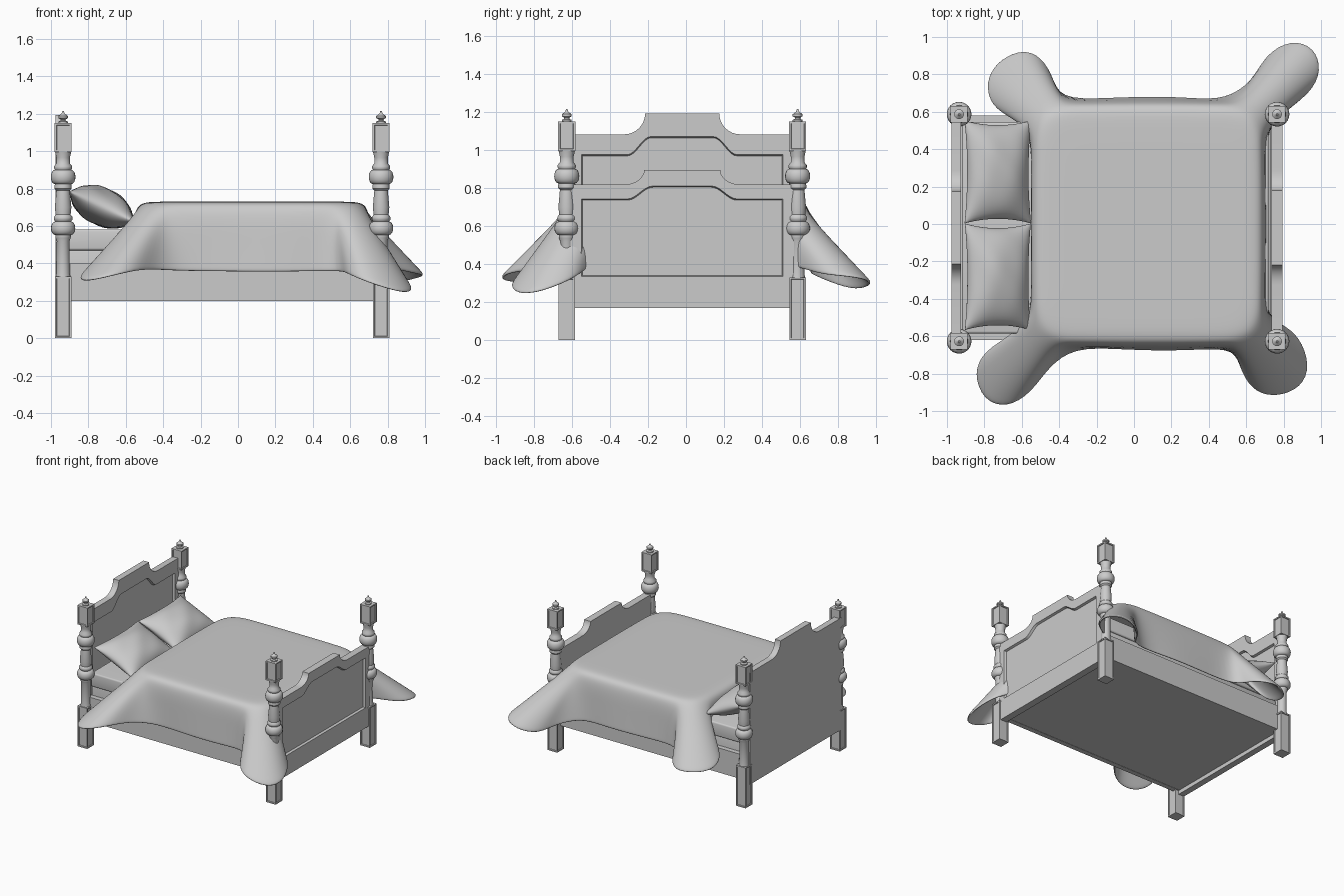
import bpy, bmesh
from math import sin, cos, pi, atan2, radians
from mathutils import Vector, Matrix

if "Cube" in bpy.data.objects:
    bpy.data.objects.remove(bpy.data.objects["Cube"])

CY = -0.02                      # centre line of the frame
HEAD_X, FOOT_X, POST_Y = -0.935, 0.765, 0.607


def finish(name, bm, smooth=None):
    bmesh.ops.recalc_face_normals(bm, faces=bm.faces)
    me = bpy.data.meshes.new(name)
    bm.to_mesh(me)
    bm.free()
    ob = bpy.data.objects.new(name, me)
    bpy.context.collection.objects.link(ob)
    if smooth:
        bpy.ops.object.select_all(action='DESELECT')
        ob.select_set(True)
        bpy.context.view_layer.objects.active = ob
        bpy.ops.object.shade_smooth_by_angle(angle=radians(smooth))
    return ob


def add_box(bm, x0, x1, y0, y1, z0, z1):
    m = Matrix.Translation(((x0 + x1) / 2, (y0 + y1) / 2, (z0 + z1) / 2)) @ \
        Matrix.Diagonal((x1 - x0, y1 - y0, z1 - z0, 1))
    vs = bmesh.ops.create_cube(bm, size=1, matrix=m)['verts']
    return list({f for v in vs for f in v.link_faces})


def box(name, *dims, bevel=0):
    bm = bmesh.new()
    add_box(bm, *dims)
    if bevel:
        bmesh.ops.bevel(bm, geom=bm.edges[:], offset=bevel, segments=3,
                        profile=0.5, affect='EDGES')
    return finish(name, bm, 40 if bevel else None)


def lathe(bm, profile, x, y, n=24):
    rings = [[bm.verts.new((x + r * cos(2 * pi * i / n), y + r * sin(2 * pi * i / n), z))
              for i in range(n)] for r, z in profile]
    for a, b in zip(rings, rings[1:]):
        for i in range(n):
            bm.faces.new((a[i], a[(i + 1) % n], b[(i + 1) % n], b[i]))
    bm.faces.new(rings[0])
    bm.faces.new(rings[-1])


# Posts: panelled square leg, turned shaft, panelled block, finial
def ball(r, zc, h, base):
    return [(base + (r - base) * sin(pi * i / 8), zc - h * cos(pi * i / 8)) for i in range(9)]


shaft = [(0.04, 0.32), (0.036, 0.35), (0.034, 0.52), (0.04, 0.535), (0.042, 0.545)]
shaft += ball(0.065, 0.588, 0.036, 0.042)
shaft += [(0.05, 0.634), (0.05, 0.648), (0.04, 0.66), (0.044, 0.70), (0.036, 0.79),
          (0.046, 0.80), (0.046, 0.812)]
shaft += ball(0.066, 0.862, 0.038, 0.044)
shaft += [(0.048, 0.908), (0.048, 0.92), (0.036, 0.935), (0.036, 0.965), (0.044, 1.0)]
finial = [(0.026, 1.148), (0.026, 1.158), (0.014, 1.163), (0.014, 1.17), (0.026, 1.177),
          (0.026, 1.188), (0.012, 1.198), (0.007, 1.204), (0.004, 1.215)]
for xn, px in (("head", HEAD_X), ("foot", FOOT_X)):
    for yn, s in (("front", -1), ("back", 1)):
        py = CY + s * POST_Y
        bm = bmesh.new()
        for z0, z1, w in ((0, 0.33, 0.044), (0.995, 1.15, 0.045)):
            faces = add_box(bm, px - w, px + w, py - w, py + w, z0, z1)
            sides = [f for f in faces if abs(f.calc_center_median().z - (z0 + z1) / 2) < 0.01]
            bmesh.ops.inset_individual(bm, faces=sides, thickness=0.014, depth=0)
            bmesh.ops.inset_individual(bm, faces=sides, thickness=0.003, depth=-0.006)
        lathe(bm, shaft, px, py)
        lathe(bm, finial, px, py, 16)
        finish(f"{xn}_post_{yn}", bm, 40)


# Head and foot boards with a stepped crest and recessed panel
def crest(w, zb, zs, zc, y_low, y_top, s_curve):
    half = [(w, zb), (w, zs)]
    for i in range(9):
        t = i / 8
        k = (1 - cos(pi * t)) / 2 if s_curve else 1 - cos(pi / 2 * t)
        y = y_low + (y_top - y_low) * (t if s_curve else sin(pi / 2 * t))
        half.append((y, zs + (zc - zs) * k))
    return half + [(-y, z) for y, z in reversed(half)]


def board(name, x0, x1, outer, inner, depth):
    bm = bmesh.new()
    loops = [[bm.verts.new((x, CY + y, z)) for y, z in pts] for x, pts in
             ((x0, outer), (x1, outer), (x1, inner),
              (x1 - depth, [(y * 0.988, z - 0.006 if z > 0.4 else z + 0.006) for y, z in inner]))]
    n = len(outer)
    for a, b in zip(loops, loops[1:]):
        for i in range(n):
            bm.faces.new((a[i], a[(i + 1) % n], b[(i + 1) % n], b[i]))
    bm.faces.new(loops[0])
    bm.faces.new(loops[-1])
    finish(name, bm, 25)


board("headboard", -0.976, -0.925, crest(0.59, 0.17, 1.082, 1.192, 0.305, 0.195, False),
      crest(0.53, 0.335, 0.975, 1.07, 0.29, 0.165, True), 0.018)
board("footboard", 0.735, 0.793, crest(0.59, 0.17, 0.818, 0.895, 0.305, 0.2, False),
      crest(0.53, 0.335, 0.742, 0.81, 0.29, 0.155, True), 0.018)

# Rails, base and mattress
for nm, s in (("front", -1), ("back", 1)):
    ya, yb = sorted((CY + s * 0.56, CY + s * 0.6))
    box(f"side_rail_{nm}", -0.93, 0.75, ya, yb, 0.2, 0.40)
box("base_panel", -0.93, 0.74, CY - 0.57, CY + 0.57, 0.202, 0.24)
box("box_spring", -0.92, 0.73, CY - 0.555, CY + 0.555, 0.23, 0.47, bevel=0.008)
box("mattress", -0.92, 0.72, CY - 0.565, CY + 0.565, 0.47, 0.582, bevel=0.012)


# Pillows leaning on the headboard
def pillow(name, yc, hy, tilt):
    n, bm = 24, bmesh.new()
    rot = Matrix.Translation((-0.728, yc, 0.703)) @ Matrix.Rotation(tilt, 4, 'Y')
    for s in (1, -1):
        g = []
        for i in range(n + 1):
            row = []
            for j in range(n + 1):
                u, v = -cos(pi * i / n), -cos(pi * j / n)
                h = 0.1 * (max(0, (1 - u * u) * (1 - v * v))) ** 0.55
                h *= 1 + 0.06 * sin(5 * u + 2 * v) * sin(4 * v + yc * 9)
                p = Vector((u * 0.195 * (1 - 0.1 * (1 - v * v)),
                            v * hy * (1 - 0.09 * (1 - u * u)), s * h))
                row.append(bm.verts.new(rot @ p))
            g.append(row)
        for i in range(n):
            for j in range(n):
                bm.faces.new((g[i][j], g[i + 1][j], g[i + 1][j + 1], g[i][j + 1]))
    bmesh.ops.remove_doubles(bm, verts=bm.verts[:], dist=0.0002)
    finish(name, bm, 80)


pillow("pillow_back", 0.278, 0.275, radians(24))
pillow("pillow_front", -0.282, 0.285, radians(25))

# Draped blanket: hem points counter-clockwise, four flared corners and the sides
lobes = [  # starting at the foot back corner
    [(0.705, 0.50, 0.40), (0.80, 0.60, 0.38), (0.95, 0.70, 0.35), (1.01, 0.82, 0.345),
     (0.97, 0.95, 0.33), (0.84, 0.995, 0.30), (0.70, 0.91, 0.26), (0.64, 0.77, 0.30), (0.49, 0.665, 0.35)],
    [(-0.41, 0.665, 0.36), (-0.44, 0.82, 0.34), (-0.52, 0.92, 0.32), (-0.62, 0.935, 0.32),
     (-0.74, 0.87, 0.32), (-0.80, 0.76, 0.33), (-0.77, 0.63, 0.37), (-0.66, 0.57, 0.46), (-0.55, 0.51, 0.57)],
    [(-0.55, -0.53, 0.57), (-0.66, -0.60, 0.48), (-0.81, -0.68, 0.37), (-0.865, -0.80, 0.32),
     (-0.81, -0.95, 0.31), (-0.68, -0.99, 0.34), (-0.55, -0.91, 0.365), (-0.46, -0.77, 0.37), (-0.32, -0.66, 0.36)],
    [(0.55, -0.665, 0.36), (0.57, -0.80, 0.35), (0.65, -0.91, 0.32), (0.77, -0.93, 0.28),
     (0.90, -0.88, 0.245), (0.95, -0.76, 0.26), (0.89, -0.60, 0.32), (0.80, -0.54, 0.36), (0.705, -0.49, 0.40)],
]
sides = [(0.12, 0.685, 0.355), (-0.55, 0, 0.57), (0.15, -0.68, 0.355), (0.715, 0, 0.40)]
cx, hx, hy = 0.075, 0.625, 0.655
hem, rim = [], []
for k in range(4):
    pts = [(Vector(p), radians(45 + 90 * k - 11 + 22 * i / 8)) for i, p in enumerate(lobes[k])]
    nxt = Vector(lobes[(k + 1) % 4][0])
    a, m = pts[-1][0], Vector(sides[k])
    mid = [(a + m) / 2, m, (m + nxt) / 2]
    pts += [(p, atan2(p.y / hy, (p.x - cx) / hx)) for p in mid]
    for p, t in pts:
        c, s = cos(t), sin(t)
        r = (abs(c) ** 8 + abs(s) ** 8) ** (-1 / 8)
        hem.append(p)
        rim.append(Vector((hx * r * c, hy * r * s, 0)))
bm = bmesh.new()
rings = []
for k, z in ((0.3, 0.73), (0.6, 0.73), (0.82, 0.73), (0.93, 0.726), (0.985, 0.70)):
    rings.append([bm.verts.new((cx + q.x * k, q.y * k, z)) for q in rim])
for t in (0.2, 0.45, 0.72, 0.92, 1.0):
    rings.append([bm.verts.new(Vector((cx + q.x, q.y, 0.685)).lerp(p, t)) for q, p in zip(rim, hem)])
n, hub = len(rim), bm.verts.new((cx, 0, 0.73))
for i in range(n):
    j = (i + 1) % n
    bm.faces.new((hub, rings[0][i], rings[0][j]))
    for a, b in zip(rings, rings[1:]):
        bm.faces.new((a[i], b[i], b[j], a[j]))
blanket = finish("blanket", bm, 180)
sol = blanket.modifiers.new("thickness", 'SOLIDIFY')
sol.thickness, sol.offset = 0.018, -1
sub = blanket.modifiers.new("smooth", 'SUBSURF')
sub.levels = sub.render_levels = 2
